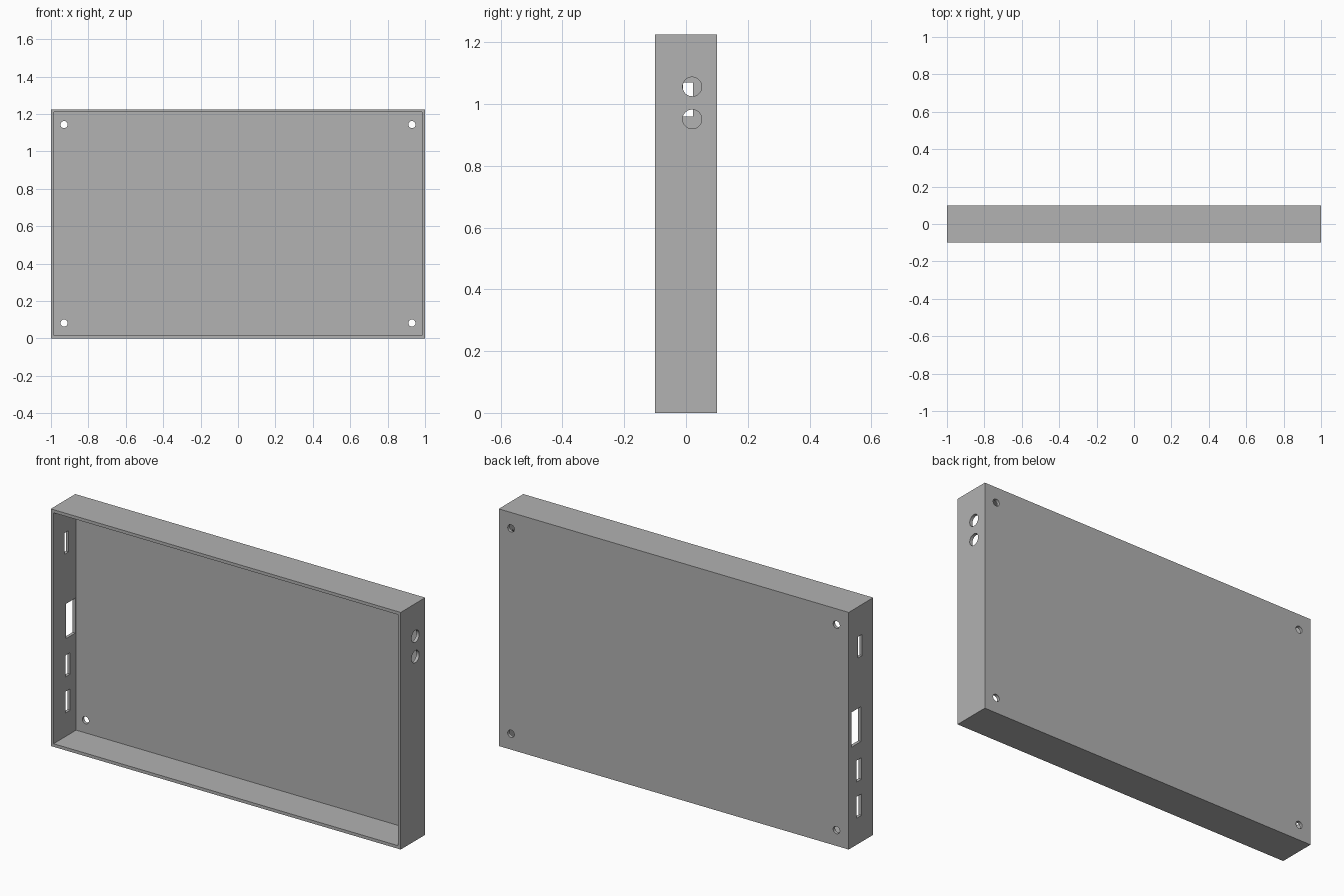
import bpy
import math

if "Cube" in bpy.data.objects:
    bpy.data.objects.remove(bpy.data.objects["Cube"])

WIDTH, DEPTH, HEIGHT, WALL = 2.0, 0.2, 1.225, 0.016

grey = bpy.data.materials.new("plain grey")
grey.use_nodes = True
colour = (0.445, 0.445, 0.445, 1)
grey.diffuse_color = colour
grey.node_tree.nodes["Principled BSDF"].inputs["Base Color"].default_value = colour


def box(name, low, high):
    """Axis-aligned box between two corners."""
    centre = [(a + b) / 2 for a, b in zip(low, high)]
    bpy.ops.mesh.primitive_cube_add(size=1, location=centre)
    obj = bpy.context.object
    obj.name = name
    obj.scale = [b - a for a, b in zip(low, high)]
    bpy.ops.object.transform_apply(location=True, rotation=False, scale=True)
    obj.data.materials.append(grey)
    return obj


def rod(name, centre, radius, rotation):
    """Cylinder used to drill a round hole."""
    bpy.ops.mesh.primitive_cylinder_add(vertices=40, radius=radius, depth=0.1,
                                        location=centre, rotation=rotation)
    obj = bpy.context.object
    obj.name = name
    obj.data.materials.append(grey)
    return obj


# Case body
case = box("case", (-WIDTH / 2, -DEPTH / 2, 0), (WIDTH / 2, DEPTH / 2, HEIGHT))

# Cavity, open at the front
cutters = [box("cavity_cutter", (-WIDTH / 2 + WALL, -DEPTH, WALL),
               (WIDTH / 2 - WALL, DEPTH / 2 - WALL, HEIGHT - WALL))]

# Screw holes in the back panel
for x in (-0.93, 0.93):
    for z in (0.082, 1.143):
        cutters.append(rod("screw_hole_cutter", (x, DEPTH / 2, z), 0.019,
                           (math.pi / 2, 0, 0)))

# Round sockets in the left wall
for z in (0.951, 1.056):
    cutters.append(rod("socket_cutter", (WIDTH / 2, 0.02, z), 0.031,
                       (0, math.pi / 2, 0)))

# Rectangular ports in the right wall: y range, z range
for y0, y1, z0, z1 in ((-0.01, 0.023, 0.96, 1.07), (0.0, 0.077, 0.52, 0.70),
                       (-0.004, 0.036, 0.324, 0.435), (-0.004, 0.036, 0.137, 0.248)):
    cutters.append(box("port_cutter", (-WIDTH / 2 - 0.05, y0, z0),
                       (-WIDTH / 2 + 0.05, y1, z1)))

# Cut everything out of the case, then drop the cutters
for cutter in cutters:
    cutter.hide_render = True
    bpy.context.view_layer.objects.active = case
    cut = case.modifiers.new("cut", "BOOLEAN")
    cut.operation = "DIFFERENCE"
    cut.solver = "EXACT"
    cut.object = cutter
    bpy.ops.object.modifier_apply(modifier=cut.name)
    bpy.data.objects.remove(cutter)

bpy.ops.object.select_all(action="DESELECT")
case.select_set(True)
bpy.context.view_layer.objects.active = case
bpy.ops.object.shade_smooth_by_angle(angle=math.radians(30))
